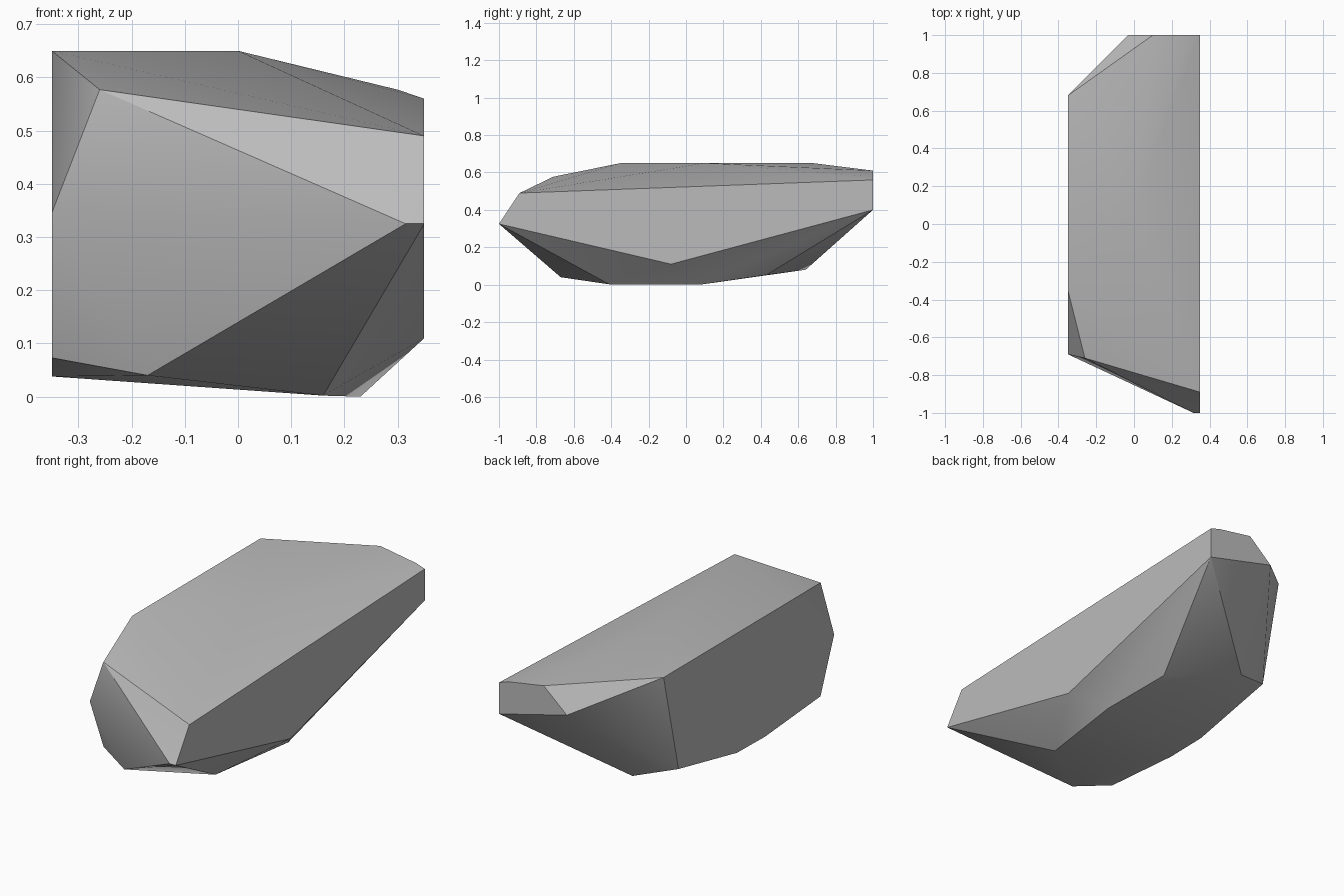
import bpy
import bmesh
import math

# Remove the default cube only
default_cube = bpy.data.objects.get("Cube")
if default_cube:
    bpy.data.objects.remove(default_cube, do_unlink=True)


def make_material(name, grey):
    material = bpy.data.materials.new(name)
    material.use_nodes = True
    colour = (grey, grey, grey, 1)
    material.diffuse_color = colour
    material.node_tree.nodes["Principled BSDF"].inputs["Base Color"].default_value = colour
    return material


def make_hull(name, corner_groups, material):
    """Wrap a convex shell round the corners and smooth its shallow edges."""
    bm = bmesh.new()
    for group in corner_groups:
        for corner in group:
            bm.verts.new(corner)
    result = bmesh.ops.convex_hull(bm, input=bm.verts[:])
    leftover = [v for v in bm.verts if not v.link_faces]
    bmesh.ops.delete(bm, geom=leftover, context='VERTS')
    # Merge the hull triangles that lie in one plane into whole facets
    bmesh.ops.dissolve_limit(bm, angle_limit=math.radians(1),
                             verts=bm.verts[:], edges=bm.edges[:])
    bmesh.ops.recalc_face_normals(bm, faces=bm.faces[:])
    mesh = bpy.data.meshes.new(name)
    bm.to_mesh(mesh)
    bm.free()
    mesh.materials.append(material)
    obj = bpy.data.objects.new(name, mesh)
    bpy.context.collection.objects.link(obj)
    bpy.ops.object.select_all(action='DESELECT')
    obj.select_set(True)
    bpy.context.view_layer.objects.active = obj
    bpy.ops.object.shade_smooth_by_angle(angle=math.radians(30))
    return obj


# Flat sides of the boulder, each outlined as (y, z) in a plane of constant x
half_width = .35
left_side = [(half_width, y, z) for y, z in
             [(-1, .325), (-.89, .49), (1, .56), (1, .4), (-.08, .11)]]
right_side = [(-half_width, y, z) for y, z in
              [(-.35, .65), (.68, .65), (.56, .139), (.09, .042),
               (-.136, .038), (-.58, .073), (-.69, .345)]]

# Flat back end, outlined as (x, z)
back_end = [(x, 1, z) for x, z in [(.3, .577), (.1, .61), (-.03, .495)]]

# Loose corners of the crown, the nose and the underside
crown = [(0, .1, .65), (-.26, -.71, .577)]
nose = [(.315, -1, .325), (-.17, -.67, .04)]
underside = [(.16, -.41, .002), (.23, .075, 0), (.17, .43, .052), (-.147, .64, .08)]

stone_grey = make_material("stone grey", .5)
make_hull("boulder", [left_side, right_side, back_end, crown, nose, underside], stone_grey)
